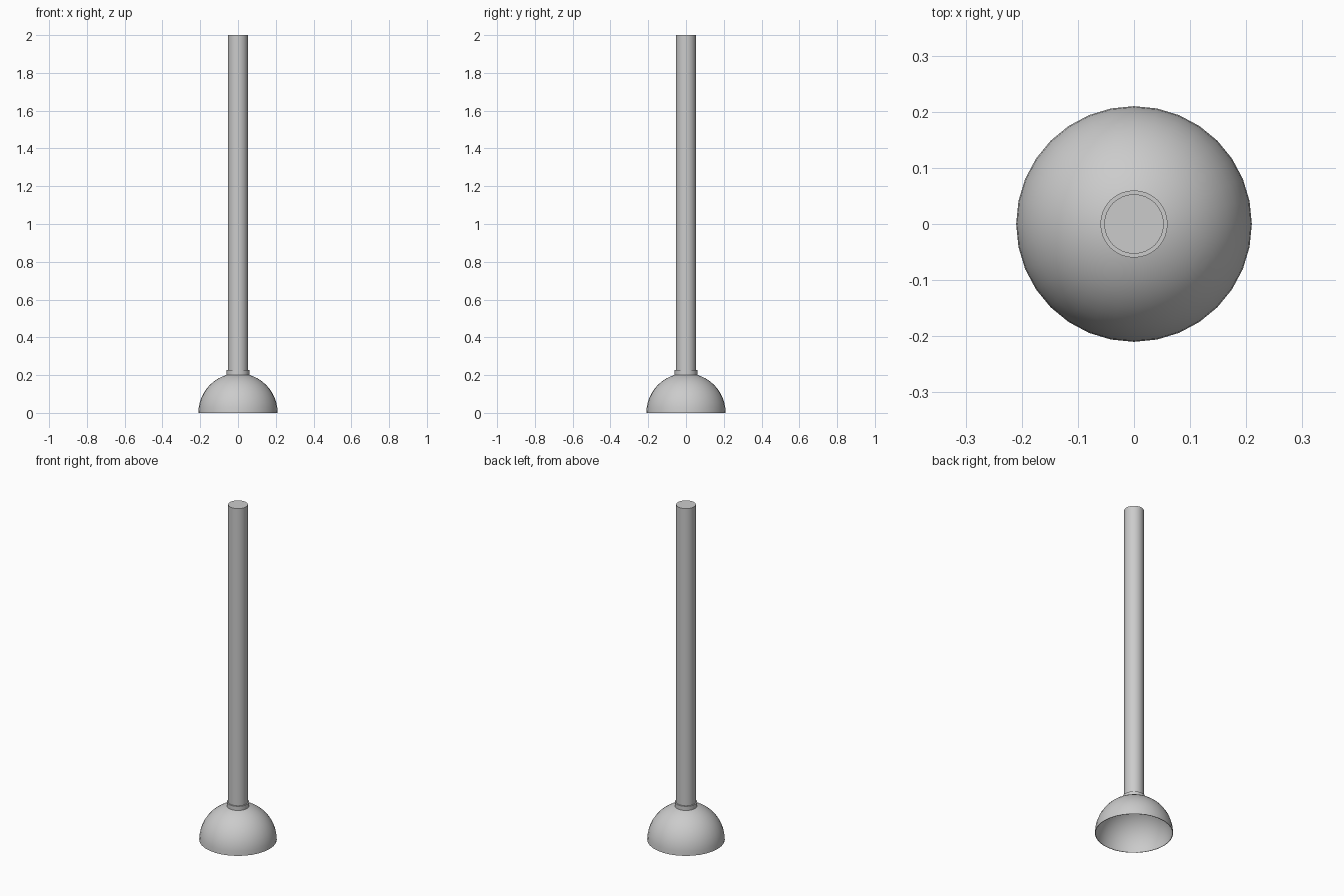
import bpy, bmesh
from math import sin, cos, pi, radians

if "Cube" in bpy.data.objects:
    bpy.data.objects.remove(bpy.data.objects["Cube"])

SIDES = 32


def lathe(name, profile):
    """Revolve (radius, z) points about z; radius 0 makes a pole or a flat cap centre."""
    bm = bmesh.new()
    verts = [bm.verts.new((r, 0, z)) for r, z in profile]
    edges = [bm.edges.new(pair) for pair in zip(verts, verts[1:])]
    bmesh.ops.spin(bm, geom=verts + edges, cent=(0, 0, 0), axis=(0, 0, 1),
                   angle=2 * pi, steps=SIDES, use_duplicate=False)
    bmesh.ops.remove_doubles(bm, verts=bm.verts, dist=1e-4)
    bmesh.ops.recalc_face_normals(bm, faces=bm.faces)
    mesh = bpy.data.meshes.new(name)
    bm.to_mesh(mesh)
    bm.free()
    obj = bpy.data.objects.new(name, mesh)
    bpy.context.collection.objects.link(obj)
    bpy.context.view_layer.objects.active = obj
    bpy.ops.object.select_all(action='DESELECT')
    obj.select_set(True)
    bpy.ops.object.shade_smooth_by_angle(angle=radians(35))
    return obj


# Thin hollow rubber cup, open at the bottom
R, WALL, STEPS = 0.21, 0.003, 12
arc = [(cos(i * pi / 2 / STEPS), sin(i * pi / 2 / STEPS)) for i in range(STEPS)] + [(0, 1)]
outer = [(R * c, R * s) for c, s in arc]
inner = [((R - WALL) * c, (R - WALL) * s) for c, s in reversed(arc)]
lathe("cup", outer + inner + [outer[0]])

# Collar where the handle enters the cup
lathe("collar", [(0, 0.208), (0.06, 0.2), (0.06, 0.226), (0, 0.226)])

# Long straight handle
lathe("handle", [(0, 0.215), (0.053, 0.215), (0.053, 2.0), (0, 2.0)])
